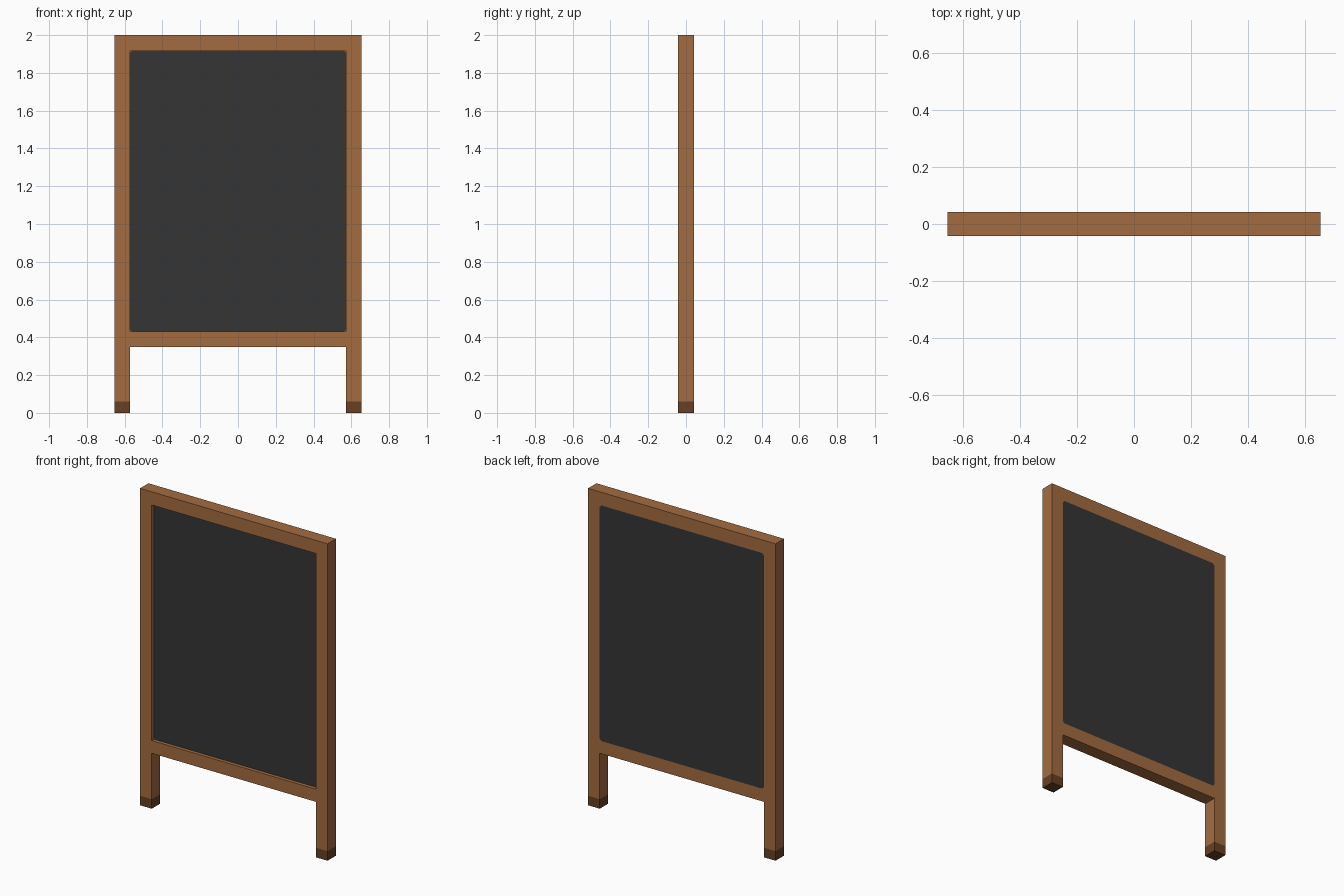
import bpy
import bmesh

if "Cube" in bpy.data.objects:
    bpy.data.objects.remove(bpy.data.objects["Cube"], do_unlink=True)


def material(name, rgb):
    m = bpy.data.materials.new(name)
    m.use_nodes = True
    m.diffuse_color = (*rgb, 1)
    m.node_tree.nodes["Principled BSDF"].inputs["Base Color"].default_value = (*rgb, 1)
    return m


wood = material("warm wood", (0.37, 0.15, 0.053))
dark = material("dark foot wood", (0.138, 0.051, 0.018))
slate = material("charcoal slate", (0.035, 0.035, 0.035))


def prism(name, outline, y0, y1, *mats):
    """Extrude an x, z outline from y0 to y1."""
    bm = bmesh.new()
    face = bm.faces.new([bm.verts.new((x, y0, z)) for x, z in outline])
    new = bmesh.ops.extrude_face_region(bm, geom=[face])["geom"]
    verts = [v for v in new if isinstance(v, bmesh.types.BMVert)]
    bmesh.ops.translate(bm, verts=verts, vec=(0, y1 - y0, 0))
    bmesh.ops.recalc_face_normals(bm, faces=bm.faces)
    mesh = bpy.data.meshes.new(name)
    bm.to_mesh(mesh)
    bm.free()
    for m in mats:
        mesh.materials.append(m)
    obj = bpy.data.objects.new(name, mesh)
    bpy.context.collection.objects.link(obj)
    return obj


def rect(x0, x1, z0, z1):
    return [(x0, z0), (x1, z0), (x1, z1), (x0, z1)]


OUT, INN = 0.655, 0.573     # frame outer and inner half widths
D = 0.042                   # half depth
FOOT, RAIL, LOW, HIGH, TOP = 0.06, 0.35, 0.43, 1.917, 2.0
CUT = 0.012                 # clipped panel corners
RECESS = -0.02              # panel front plane

# Posts with dark feet
for side, s in (("left", 1), ("right", -1)):
    prism(side + "_post", rect(s * INN, s * OUT, FOOT, TOP), -D, D, wood)
    prism(side + "_foot", rect(s * INN, s * OUT, 0, FOOT), -D, D, dark)

# Rails between the posts
prism("top_rail", rect(-INN, INN, HIGH, TOP), -D, D, wood)
prism("bottom_rail", rect(-INN, INN, RAIL, LOW), -D, D, wood)

# Writing panel, recessed at the front and flush at the back
c = CUT
panel = [(-INN + c, LOW), (INN - c, LOW), (INN, LOW + c), (INN, HIGH - c),
         (INN - c, HIGH), (-INN + c, HIGH), (-INN, HIGH - c), (-INN, LOW + c)]
prism("writing_panel", panel, RECESS, D, slate)

# Small fillets closing the frame corners around the panel
for side, s in (("left", 1), ("right", -1)):
    for level, z, t in (("lower", LOW, 1), ("upper", HIGH, -1)):
        prism(f"{side}_{level}_fillet",
              [(s * INN, z), (s * (INN - c), z), (s * INN, z + t * c)],
              RECESS, D, wood)
